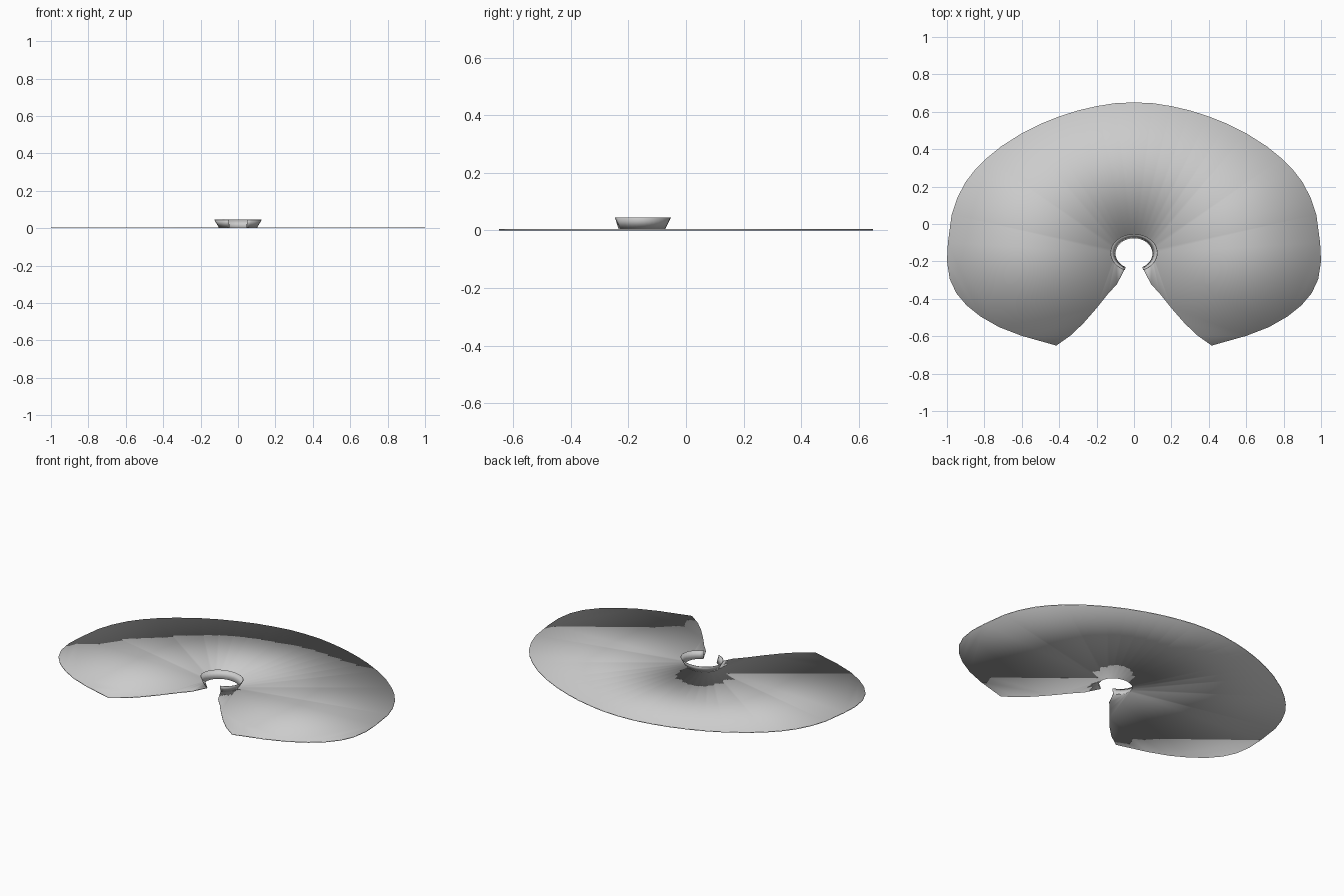
import bpy, bmesh
from math import sin, cos, radians

if "Cube" in bpy.data.objects:
    bpy.data.objects.remove(bpy.data.objects["Cube"])

T = 0.005   # cloth thickness


def arc(cx_y, rx, ry, end_deg, z, n=14):
    # right half of an ellipse, from the back centre round to the front opening
    pts = []
    for i in range(n + 1):
        a = radians(90 + (end_deg - 90) * i / n)
        x = 0.0 if i == 0 else rx * cos(a)
        pts.append((x, cx_y + ry * sin(a), z))
    return pts


def finish(name, bm, thickness, offset):
    bmesh.ops.recalc_face_normals(bm, faces=bm.faces)
    me = bpy.data.meshes.new(name)
    bm.to_mesh(me)
    bm.free()
    ob = bpy.data.objects.new(name, me)
    bpy.context.collection.objects.link(ob)
    mir = ob.modifiers.new("mirror", 'MIRROR')
    mir.use_clip = True
    sol = ob.modifiers.new("thickness", 'SOLIDIFY')
    sol.thickness = thickness
    sol.offset = offset
    bpy.context.view_layer.objects.active = ob
    ob.select_set(True)
    bpy.ops.object.shade_smooth_by_angle(angle=radians(30))
    ob.select_set(False)
    return ob


neck = arc(-0.158, 0.10, 0.083, -63, T / 2)

# cape sheet: right half outline, front opening edge then outer hem
opening = [(0.09, -0.32), (0.14, -0.375), (0.20, -0.45), (0.27, -0.53),
           (0.335, -0.593), (0.415, -0.65)]
hem = [(0.60, -0.598), (0.72, -0.552), (0.82, -0.495), (0.895, -0.435),
       (0.95, -0.37), (0.985, -0.295), (1.0, -0.20), (0.995, -0.10),
       (0.975, 0.05), (0.945, 0.14), (0.90, 0.225), (0.85, 0.29),
       (0.79, 0.35), (0.71, 0.415), (0.60, 0.485), (0.50, 0.535),
       (0.40, 0.575), (0.30, 0.607), (0.20, 0.63), (0.10, 0.646), (0, 0.65)]
bm = bmesh.new()
vs = [bm.verts.new(p) for p in neck]
vs += [bm.verts.new((x, y, T / 2)) for x, y in opening + hem]
face = bm.faces.new(vs)
bmesh.ops.triangulate(bm, faces=[face])
for f in bm.faces:
    f.normal_update()
finish("cape_sheet", bm, T, 0)

# flared collar standing on the neck edge
bm = bmesh.new()
low = [bm.verts.new(p) for p in neck]
high = [bm.verts.new(p) for p in arc(-0.154, 0.125, 0.10, -66.5, 0.045)]
for i in range(len(low) - 1):
    bm.faces.new((low[i], low[i + 1], high[i + 1], high[i]))
finish("collar", bm, 0.003, 0)
